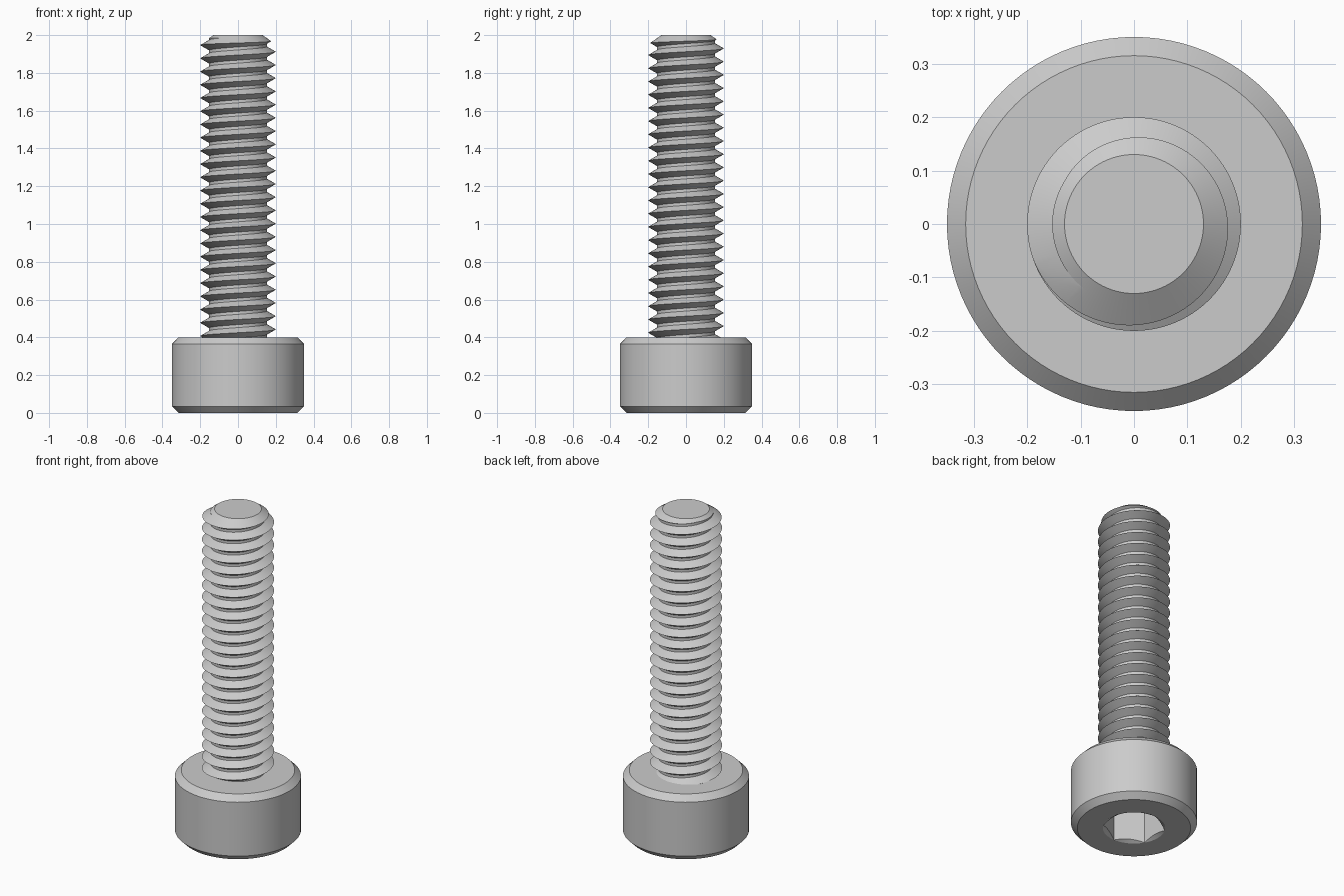
import bpy, bmesh, math

if "Cube" in bpy.data.objects:
    bpy.data.objects.remove(bpy.data.objects["Cube"])

SEG = 96
steel = bpy.data.materials.new("steel_grey")
steel.use_nodes = True
steel.diffuse_color = (0.6, 0.6, 0.6, 1)
steel.node_tree.nodes["Principled BSDF"].inputs["Base Color"].default_value = (0.6, 0.6, 0.6, 1)


def finish(bm, name):
    bmesh.ops.remove_doubles(bm, verts=bm.verts, dist=1e-5)
    bmesh.ops.recalc_face_normals(bm, faces=bm.faces)
    mesh = bpy.data.meshes.new(name)
    bm.to_mesh(mesh)
    bm.free()
    mesh.materials.append(steel)
    obj = bpy.data.objects.new(name, mesh)
    bpy.context.collection.objects.link(obj)
    bpy.ops.object.select_all(action="DESELECT")
    obj.select_set(True)
    bpy.context.view_layer.objects.active = obj
    bpy.ops.object.shade_smooth_by_angle(angle=math.radians(30))
    return obj


def polar(r, a, z):
    return (r * math.cos(a), r * math.sin(a), z)


def loft(name, rings):
    """Join rings, each a function of angle giving (radius, height); cap both ends."""
    bm = bmesh.new()
    loops = []
    for ring in rings:
        loop = []
        for i in range(SEG):
            a = math.tau * i / SEG
            r, z = ring(a)
            loop.append(bm.verts.new(polar(r, a, z)))
        loops.append(loop)
    for low, high in zip(loops, loops[1:]):
        for i in range(SEG):
            j = (i + 1) % SEG
            bm.faces.new((low[i], low[j], high[j], high[i]))
    bm.faces.new(loops[0])
    bm.faces.new(loops[-1])
    return finish(bm, name)


def circle(r, z):
    return lambda a: (r, z)


# Head with chamfered rims and a countersunk hexagonal socket underneath
HEAD_R, HEAD_H, BEVEL = 0.35, 0.4, 0.035
FLAT, SOCKET_DEPTH = 0.15, 0.2
CORNER = FLAT / math.cos(math.pi / 6)


def hex_radius(a):
    return FLAT / math.cos((a + math.pi / 6) % (math.pi / 3) - math.pi / 6)


loft("head", [
    circle(HEAD_R - BEVEL, HEAD_H),
    circle(HEAD_R, HEAD_H - BEVEL),
    circle(HEAD_R, BEVEL),
    circle(HEAD_R - BEVEL, 0),
    circle(CORNER, 0),
    lambda a: (hex_radius(a), 0.6 * (CORNER - hex_radius(a))),
    lambda a: (hex_radius(a), SOCKET_DEPTH),
])

# Shank core with a conical tip
TOP, TIP_R, ROOT, CREST = 2.0, 0.13, 0.153, 0.2
CONE, FLANK, PITCH = 0.7, 0.577, 0.07


def cone_z(r):
    return TOP - (r - TIP_R) * CONE


loft("shank_core", [
    circle(ROOT, HEAD_H - 0.05),
    circle(ROOT, cone_z(ROOT)),
    circle(TIP_R, TOP),
])

# Helical thread ridge, trimmed by the cone of the tip
START = 0.372
half = (CREST - ROOT) * FLANK
bm = bmesh.new()
previous = None
step = 0
while True:
    z = START + PITCH * step / SEG
    peak = (TOP + TIP_R * CONE + CREST * FLANK - z) / (CONE + FLANK)
    peak = min(CREST, peak)
    if peak < ROOT:
        break
    peak_z = z - (CREST - peak) * FLANK
    # Where the cone meets the upper flank
    knee = (TOP + TIP_R * CONE - CREST * FLANK - z) / (CONE - FLANK)
    knee = max(ROOT, min(peak, knee))
    knee_z = peak_z if knee == peak else cone_z(knee)
    profile = [(ROOT, z - half), (peak, peak_z), (knee, knee_z),
               (ROOT, min(z + half, cone_z(ROOT)))]
    a = math.tau * step / SEG
    current = [bm.verts.new(polar(r, a, h)) for r, h in profile]
    if previous:
        for k in range(len(profile) - 1):
            bm.faces.new((previous[k], current[k], current[k + 1], previous[k + 1]))
    previous = current
    step += 1
bmesh.ops.dissolve_degenerate(bm, dist=1e-6, edges=bm.edges)
thread = finish(bm, "thread")

# Make the open ridge face outwards
if sum(p.normal.x * p.center.x + p.normal.y * p.center.y for p in thread.data.polygons) < 0:
    thread.data.flip_normals()
